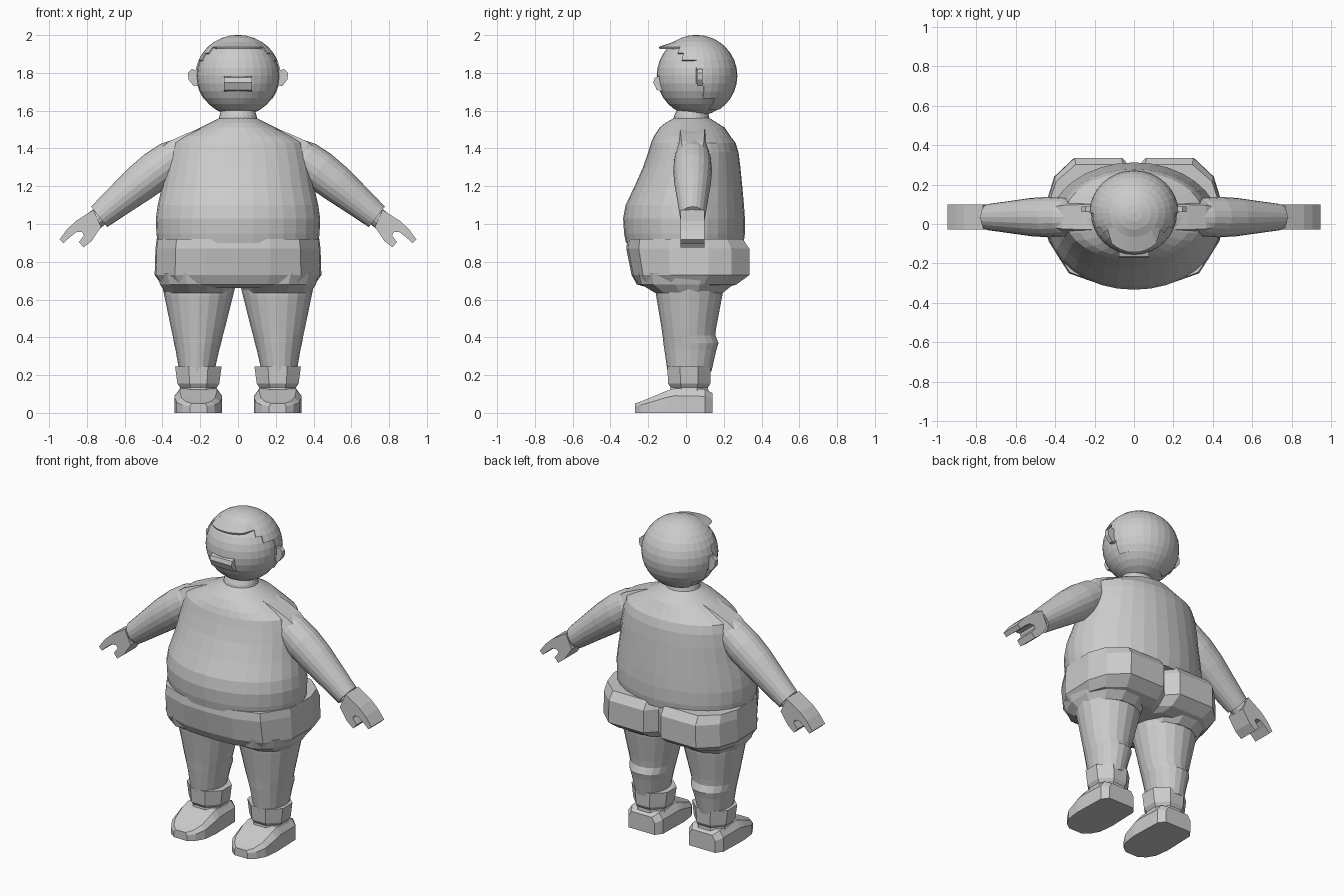
import bpy, bmesh, math
from mathutils import Vector

if "Cube" in bpy.data.objects:
    bpy.data.objects.remove(bpy.data.objects["Cube"])

grey = bpy.data.materials.new("plain_grey")
grey.diffuse_color = (0.6, 0.6, 0.6, 1)
grey.use_nodes = True
grey.node_tree.nodes["Principled BSDF"].inputs["Base Color"].default_value = grey.diffuse_color


def finish(name, bm):
    bmesh.ops.recalc_face_normals(bm, faces=bm.faces)
    me = bpy.data.meshes.new(name)
    bm.to_mesh(me)
    bm.free()
    me.materials.append(grey)
    ob = bpy.data.objects.new(name, me)
    bpy.context.collection.objects.link(ob)
    return ob


def loft(name, rings):
    """Skin a list of equal-length point rings and cap both ends."""
    bm = bmesh.new()
    vs = [[bm.verts.new(p) for p in r] for r in rings]
    n = len(vs[0])
    for a, b in zip(vs, vs[1:]):
        for i in range(n):
            j = (i + 1) % n
            bm.faces.new((a[i], a[j], b[j], b[i]))
    bm.faces.new(vs[0])
    bm.faces.new(vs[-1])
    return finish(name, bm)


def oval(z, cx, rx, y0, y1, n, turn=0.0):
    """Level oval ring between front y0 and back y1."""
    cy, ry = (y0 + y1) / 2, (y1 - y0) / 2
    return [(cx + rx * math.cos(math.tau * (i + turn) / n),
             cy + ry * math.sin(math.tau * (i + turn) / n), z) for i in range(n)]


def slab(name, outline, y0, y1, s):
    """Front outline (x, z) extruded from y0 to y1, s = side."""
    return loft(name, [[(s * x, y, z) for x, z in outline] for y in (y0, y1)])


# Torso with big belly: z, half width, front y, back y
torso = [(0.90, .425, -.318, .305), (0.95, .432, -.328, .312), (1.03, .435, -.333, .312),
         (1.10, .425, -.32, .307), (1.20, .402, -.272, .298), (1.30, .385, -.228, .288),
         (1.38, .368, -.2, .278), (1.43, .352, -.185, .262), (1.465, .295, -.17, .235),
         (1.51, .20, -.14, .205), (1.535, .15, -.11, .165), (1.56, .10, -.065, .125)]
loft("torso", [oval(z, 0, w, a, b, 32) for z, w, a, b in torso])

# Neck
loft("neck", [oval(1.54, 0, .105, -.07, .13, 24), oval(1.575, 0, .098, -.062, .12, 24),
              oval(1.62, 0, .085, -.04, .11, 24)])

# Shorts with two squared rear halves
half = [(0, -.31), (.17, -.30), (.33, -.245), (.43, -.09), (.437, .12), (.40, .24),
        (.30, .335), (.06, .335), (.0, .27)]
outline = half + [(-x, y) for x, y in half[-2:0:-1]]
bands = [(.92, .985, 1.0, .9), (.87, 1, 1.02, 1), (.73, 1.01, .93, 1),
         (.68, .93, .84, .8), (.66, .7, .6, .6)]
loft("shorts", [[(x * sx, y * (sf if y < 0 else sb), z) for x, y in outline]
                for z, sx, sf, sb in bands])

# Head
def ball(rx, ry, rz):
    bm = bmesh.new()
    bmesh.ops.create_uvsphere(bm, u_segments=32, v_segments=16, radius=1)
    for v in bm.verts:
        v.co = Vector((v.co.x * rx, v.co.y * ry + .055, v.co.z * rz + 1.785))
    return bm


finish("head", ball(.218, .210, .213))


# Hair cap: keep sphere faces by height and depth, then push the fringe forward
def is_hair(c):
    return (c.z > 1.941 or (c.y > -.03 and c.z > 1.87) or (c.y > .04 and c.z > 1.74)
            or (c.y > .09 and c.z > 1.67) or (c.y > .14 and c.z > 1.61))


bm = ball(.226, .217, .216)
gone = [f for f in bm.faces if not is_hair(f.calc_center_median())]
bmesh.ops.delete(bm, geom=gone, context='FACES')
for v in bm.verts:
    if v.co.y < -.035 and 1.93 < v.co.z < 1.95:
        v.co.y -= .045
hair = finish("hair", bm)
mod = hair.modifiers.new("thickness", 'SOLIDIFY')
mod.thickness = .012
mod.offset = -1

# Nose
loft("nose", [[(x, y, z) for y, z in ((-.12, 1.79), (-.165, 1.775), (-.173, 1.75),
                                      (-.155, 1.71), (-.12, 1.70))] for x in (-.075, .075)])

for s, side in ((1, "left"), (-1, "right")):
    # Ear
    slab(side + "_ear", [(.20, 1.735), (.235, 1.73), (.262, 1.765), (.265, 1.80),
                         (.245, 1.82), (.20, 1.81)], .06, .088, s)

    # Shoulder cap bridging torso and sleeve
    loft(side + "_shoulder", [[(s * x, y, z + dz) for y, dz in
         ((-w + .035, -.06), (-w * .7 + .035, 0), (w * .7 + .035, 0), (w + .035, -.06))]
         for x, z, w in ((.17, 1.515, .09), (.27, 1.48, .09), (.365, 1.437, .085), (.43, 1.385, .07))])

    # Tapered sleeve along a sloping axis
    rings = []
    for x, z, r in ((.29, 1.385, .08), (.35, 1.345, .1), (.43, 1.285, .106), (.52, 1.215, .1),
                    (.63, 1.125, .084), (.735, 1.038, .069)):
        rings.append([(s * (x + .62 * r * math.cos(t)), .035 + r * .97 * math.sin(t),
                       z + .785 * r * math.cos(t))
                      for t in (math.tau * i / 20 for i in range(20))])
    loft(side + "_arm", rings)

    # Wrist and two-pronged hand
    rings = []
    for x, z, r in ((.70, 1.065, .05), (.79, .995, .052)):
        rings.append([(s * (x + .62 * r * math.cos(t)), .035 + r * 1.1 * math.sin(t),
                       z + .785 * r * math.cos(t))
                      for t in (math.tau * i / 12 for i in range(12))])
    loft(side + "_wrist", rings)
    slab(side + "_hand", [(.765, 1.075), (.86, 1.015), (.905, .972), (.945, .918), (.924, .898),
                          (.89, .93), (.855, .957), (.825, .957), (.815, .94), (.842, .905),
                          (.818, .876), (.775, .91), (.725, .985)], -.028, .098, s)

    # Flared shorts leg
    loft(side + "_shorts_leg", [oval(z, s * cx, w, a, b, 12, .5) for z, cx, w, a, b in
         ((.74, .225, .215, -.26, .29), (.68, .215, .205, -.245, .26), (.635, .21, .18, -.17, .2))])

    # Leg with calf bulge
    leg = [(.70, .206, .2, -.165, .2), (.62, .208, .182, -.158, .192), (.45, .212, .143, -.13, .16),
           (.41, .213, .133, -.124, .155), (.37, .214, .125, -.12, .172),
           (.33, .215, .115, -.114, .16), (.22, .218, .093, -.098, .135)]
    loft(side + "_leg", [oval(z, s * cx, w, a, b, 20) for z, cx, w, a, b in leg])

    # Sock cuff, narrow at the ankle
    sock = [(.245, .21, .133, -.108, .14), (.155, .21, .12, -.104, .138),
            (.135, .21, .105, -.09, .125), (.08, .21, .12, -.1, .13)]
    loft(side + "_sock", [oval(z, s * cx, w, a, b, 8, .5) for z, cx, w, a, b in sock])

    # Shoe, swept from heel to toe: y, half width, height
    shoe = [(.14, .09, .105), (.10, .12, .125), (-.06, .125, .13), (-.10, .126, .118),
            (-.19, .115, .08), (-.24, .085, .06), (-.27, .045, .05)]
    loft(side + "_shoe", [[(s * .21 + x * w, y, z) for x, z in
         ((-1, 0), (-1, h * .7), (-.78, h), (.78, h), (1, h * .7), (1, 0))] for y, w, h in shoe])
